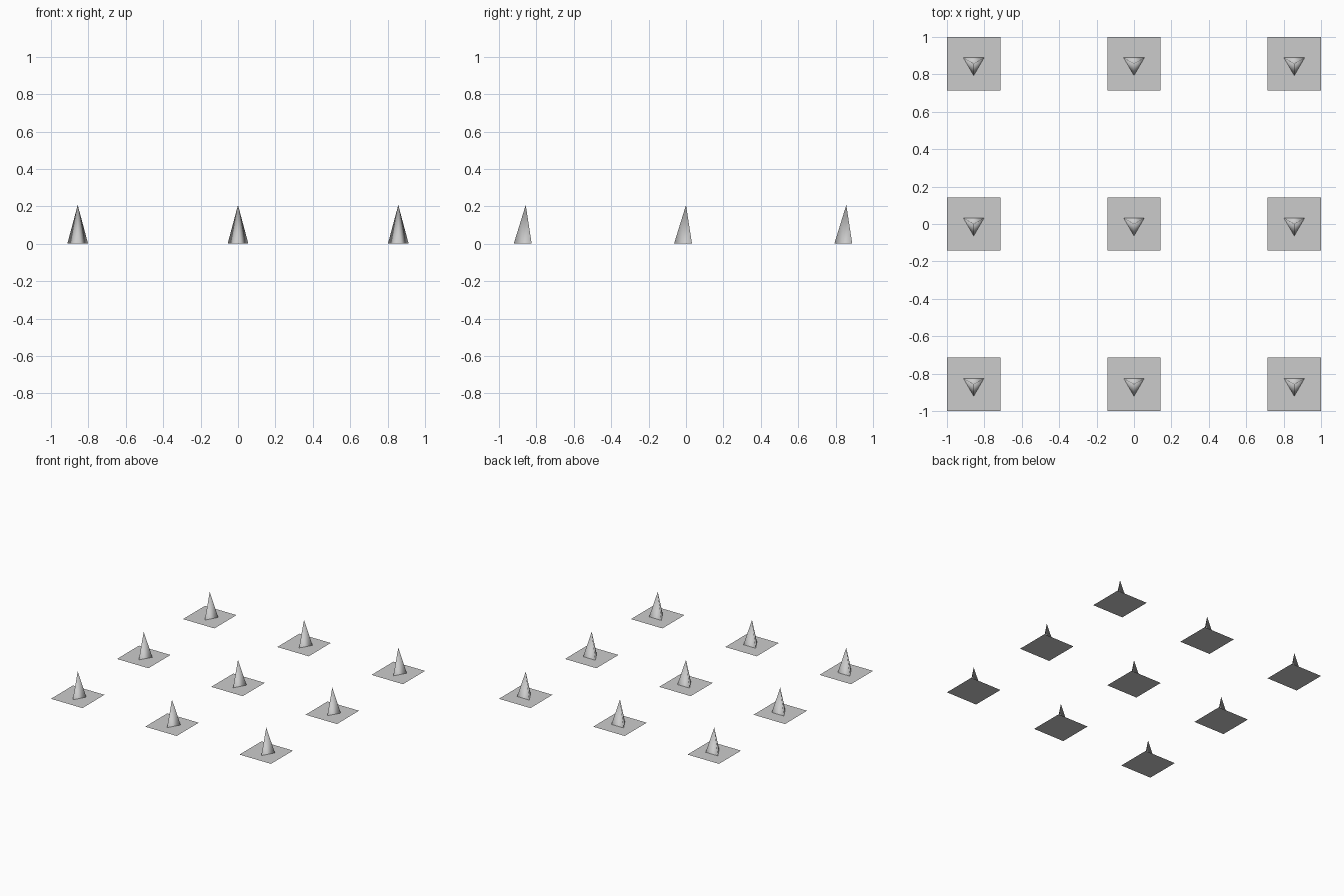
import bpy
import math

if "Cube" in bpy.data.objects:
    bpy.data.objects.remove(bpy.data.objects["Cube"], do_unlink=True)

SPACING = 0.857
TILE = 0.286
RADIUS = 0.064
HEIGHT = 0.207

grey = bpy.data.materials.new("light grey")
grey.use_nodes = True
colour = (0.6, 0.6, 0.6, 1)
grey.diffuse_color = colour
grey.node_tree.nodes["Principled BSDF"].inputs["Base Color"].default_value = colour


def finish(name):
    obj = bpy.context.object
    obj.name = name
    obj.data.materials.append(grey)
    return obj


for row in (-1, 0, 1):
    for col in (-1, 0, 1):
        x, y = col * SPACING, row * SPACING
        # Flat square ground tile
        bpy.ops.mesh.primitive_plane_add(size=TILE, location=(x, y, 0))
        finish("ground_tile")
        # Three-sided spike with one corner towards the front
        bpy.ops.mesh.primitive_cone_add(
            vertices=3, radius1=RADIUS, depth=HEIGHT, end_fill_type='NOTHING',
            location=(x, y, HEIGHT / 2), rotation=(0, 0, math.pi))
        spike = finish("spike")
        # Keep the corner on the front side whatever the primitive's start angle
        front = min((spike.matrix_basis @ v.co).y for v in spike.data.vertices)
        if y - front < RADIUS * 0.9:
            spike.rotation_euler.z = 0
        bpy.ops.object.shade_smooth()
